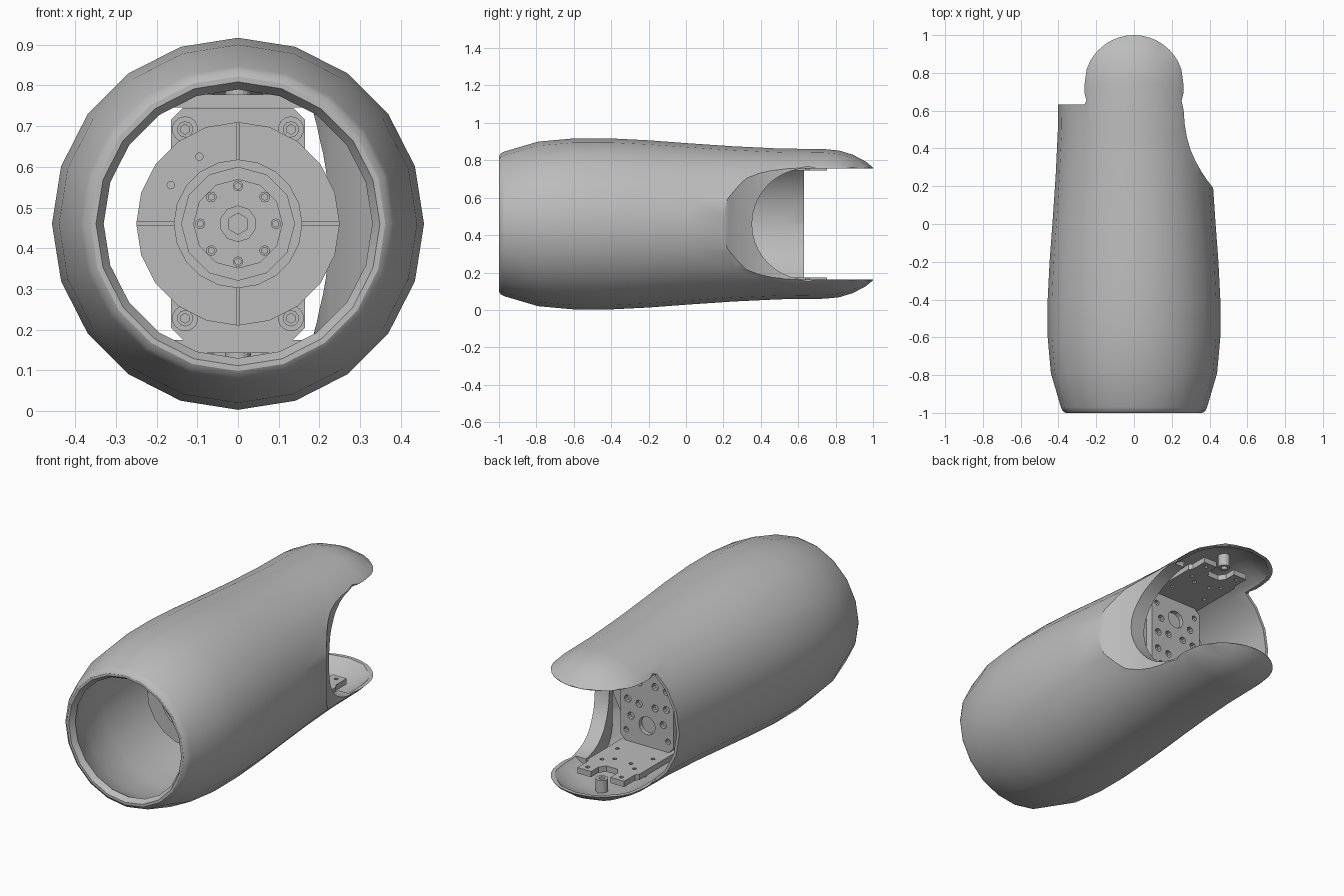
import bpy, bmesh, math
from mathutils import Matrix, Vector

CZ = 0.46  # height of the long axis
scene = bpy.context.scene
if "Cube" in bpy.data.objects:
    bpy.data.objects.remove(bpy.data.objects["Cube"])

mat = bpy.data.materials.new("plain grey")
mat.use_nodes = True
mat.diffuse_color = (0.5, 0.5, 0.5, 1)
mat.node_tree.nodes["Principled BSDF"].inputs["Base Color"].default_value = (0.5, 0.5, 0.5, 1)


def finish(name, bm):
    bmesh.ops.remove_doubles(bm, verts=bm.verts, dist=1e-5)
    bmesh.ops.recalc_face_normals(bm, faces=bm.faces)
    me = bpy.data.meshes.new(name)
    bm.to_mesh(me)
    bm.free()
    me.materials.append(mat)
    ob = bpy.data.objects.new(name, me)
    scene.collection.objects.link(ob)
    return ob


def lathe(name, profile, sides=20):
    """Revolve (y, radius) points about the long axis."""
    bm = bmesh.new()
    rings = []
    for y, r in profile:
        angles = [2 * math.pi * i / sides for i in range(sides)]
        rings.append([bm.verts.new((r * math.sin(a), y, CZ + r * math.cos(a))) for a in angles])
    for a, b in zip(rings, rings[1:]):
        for i in range(sides):
            j = (i + 1) % sides
            bm.faces.new((a[i], a[j], b[j], b[i]))
    bm.faces.new(rings[0])
    bm.faces.new(rings[-1])
    return finish(name, bm)


def prism(name, outline, lo, hi):
    """Extrude an (x, y) outline from height lo to hi."""
    bm = bmesh.new()
    face = bm.faces.new([bm.verts.new((x, y, lo)) for x, y in outline])
    out = bmesh.ops.extrude_face_region(bm, geom=[face])
    tops = [v for v in out["geom"] if isinstance(v, bmesh.types.BMVert)]
    bmesh.ops.translate(bm, verts=tops, vec=(0, 0, hi - lo))
    return finish(name, bm)


def box(name, lo, hi):
    return prism(name, [(lo[0], lo[1]), (hi[0], lo[1]), (hi[0], hi[1]), (lo[0], hi[1])], lo[2], hi[2])


def cylinder(name, r, centre, depth, axis="Y", sides=16):
    turn = {"X": Matrix.Rotation(math.pi / 2, 4, "Y"),
            "Y": Matrix.Rotation(math.pi / 2, 4, "X"), "Z": Matrix()}[axis]
    bm = bmesh.new()
    bmesh.ops.create_cone(bm, cap_ends=True, segments=sides, radius1=r, radius2=r, depth=depth,
                          matrix=Matrix.Translation(Vector(centre)) @ turn)
    return finish(name, bm)


def boolean(target, cutter, op="DIFFERENCE"):
    mod = target.modifiers.new("cut", "BOOLEAN")
    mod.operation, mod.solver, mod.object = op, "EXACT", cutter
    bpy.context.view_layer.objects.active = target
    bpy.ops.object.modifier_apply(modifier=mod.name)
    bpy.data.objects.remove(cutter)


def smooth(ob, angle=30):
    bpy.ops.object.select_all(action="DESELECT")
    ob.select_set(True)
    bpy.context.view_layer.objects.active = ob
    bpy.ops.object.shade_smooth_by_angle(angle=math.radians(angle))


def dome(r, steps=8):
    """Profile of a round end behind the pivot."""
    ts = [math.pi / 2 * i / steps for i in range(1, steps + 1)]
    return [(0.74 + r * math.sin(t), max(r * math.cos(t), 1e-4)) for t in ts]


# Outer shell, trimmed to its plan outline: side scoop, round lips, square left end
body = [(-0.79, .44), (-0.6, .457), (-0.4, .457), (-0.2, .447), (0, .432), (.25, .415), (.5, .403)]
shell = lathe("outer_shell", [(-1, .362), (-0.99, .377), (-0.97, .387)] + body + [(.74, .4)] + dome(.4))
lip = [(.265 * math.cos(a), .735 + .265 * math.sin(a))
       for a in [math.radians(-18 + 216 * i / 24) for i in range(25)]]
scoop = [(.6, -0.1), (.412, .2), (.385, .235), (.355, .28), (.325, .335), (.3, .39),
         (.28, .46), (.268, .53), (.263, .6)]
plan = [(-0.6, -1.1), (.6, -1.1)] + scoop + lip + [(-0.263, .632), (-0.6, .632)]
boolean(shell, prism("plan_trim", plan, -0.2, 1.2), "INTERSECT")

# Hollow inside, leaving a skin behind the scoop
cavity = lathe("cavity", [(-1.05, .38), (-0.97, .33), (-0.94, .345)]
               + [(y + .01, r - .017) for y, r in body] + [(.74, .385)] + dome(.385))
limit = [(-0.6, -1.2), (.6, -1.2), (.6, 0), (.43, .03)]
limit += [(x - .08, y - .02) for x, y in scoop[1:]] + [(.18, .63), (.6, .63), (.6, 1.3), (-0.6, 1.3)]
boolean(cavity, prism("cavity_limit", limit, -0.3, 1.3), "INTERSECT")
boolean(shell, cavity)

# Open gap between the two lips, with a round end through the scoop
boolean(shell, cylinder("gap_round", .297, (.5, .65, CZ), .96, "X", 40))
boolean(shell, box("gap_right", (.02, .65, CZ - .297), (.9, 1.3, CZ + .297)))
boolean(shell, box("gap_back", (-0.9, .632, CZ - .297), (.1, 1.3, CZ + .297)))
smooth(shell)

# Motor body with four radial grooves in its face
motor = cylinder("motor_body", .25, (0, -0.075, CZ), .75, "Y", 20)
for lo, hi in (((-0.3, CZ - .004), (.3, CZ + .004)), ((-0.004, CZ - .3), (.004, CZ + .3))):
    boolean(motor, box("groove", (lo[0], -0.5, lo[1]), (hi[0], -0.43, hi[1])))
for x, z in ((-0.095, .625), (-0.165, .555)):
    boolean(motor, cylinder("pin_hole", .009, (x, -0.45, z), .04))
smooth(motor)

# Stepped output hub with a hexagonal bore and a ring of screws
for name, r, front, sides in (("hub_ring", .158, -0.46, 20), ("hub_step", .14, -0.468, 12),
                              ("hub_plate", .11, -0.476, 12)):
    cylinder(name, r, (0, (front - .44) / 2, CZ), -0.44 - front, "Y", sides)
hub_cap = cylinder("hub_cap", .045, (0, -0.477, CZ), .012, "Y", 10)
boolean(hub_cap, cylinder("hex_bore", .026, (0, -0.485, CZ), .014, "Y", 6))
for i in range(8):
    a = i * math.pi / 4
    spot = (.093 * math.sin(a), -0.478, CZ + .093 * math.cos(a))
    screw = cylinder("hub_screw", .013, spot, .012, "Y", 10)
    boolean(screw, cylinder("screw_socket", .008, (spot[0], -0.484, spot[2]), .01, "Y", 6))

# Upright mounting plate with chamfered corners and bolt holes
w, h, c = .165, .285, .03
plate = prism("mounting_plate", [(-w, c - h), (c - w, -h), (w - c, -h), (w, c - h),
                                 (w, h - c), (w - c, h), (c - w, h), (-w, h - c)], 0, .045)
plate.data.transform(Matrix.Translation((0, .345, CZ)) @ Matrix.Rotation(math.pi / 2, 4, "X"))
for side in (-1, 1):
    boolean(plate, cylinder("large_hole", .05, (0, .345, CZ + side * .17), .05))
    for x, z, r in ((.12, .05, .02), (.05, .06, .02), (.1, .14, .02), (.13, .225, .015)):
        for sx in (-1, 1):
            boolean(plate, cylinder("bolt_hole", r, (sx * x, .345, CZ + side * z), .05, "Y", 10))

# Corner bolts on the front of the plate
for sx in (-1, 1):
    for sz in (-1, 1):
        x, z = sx * .13, CZ + sz * .232
        cylinder("bolt_boss", .032, (x, .285, z), .035, "Y", 14)
        bolt = cylinder("corner_bolt", .02, (x, .26, z), .025, "Y", 10)
        boolean(bolt, cylinder("bolt_socket", .012, (x, .248, z), .015, "Y", 6))

# Upper and lower brackets, forked around the pivot, with pivot bosses in the lips
half = [(.06, .755), (.06, .69), (.035, .655)]
fork = [(-0.16, .3), (.16, .3), (.16, .64), (.145, .66), (.145, .755)] + half
fork += [(-x, y) for x, y in reversed(half)] + [(-0.145, .755), (-0.145, .66), (-0.16, .64)]
for name, side in (("lower", -1), ("upper", 1)):
    z = CZ + side * .302
    bracket = prism(name + "_bracket", fork, z - .016, z + .016)
    for sx in (-1, 1):
        for x, y in ((.105, .72), (.1, .6), (.05, .56), (.11, .45)):
            boolean(bracket, cylinder("hole", .011, (sx * x, y, z), .1, "Z", 10))
        # Short posts carrying the bracket on the shell
        cylinder(name + "_post", .02, (sx * .08, .5, CZ + side * .346), .07, "Z", 12)
    boss = cylinder(name + "_pivot_boss", .032, (0, .745, CZ + side * .35), .08, "Z", 16)
    boolean(boss, cylinder("pivot_hole", .016, (0, .745, CZ + side * .31), .06, "Z", 12))
